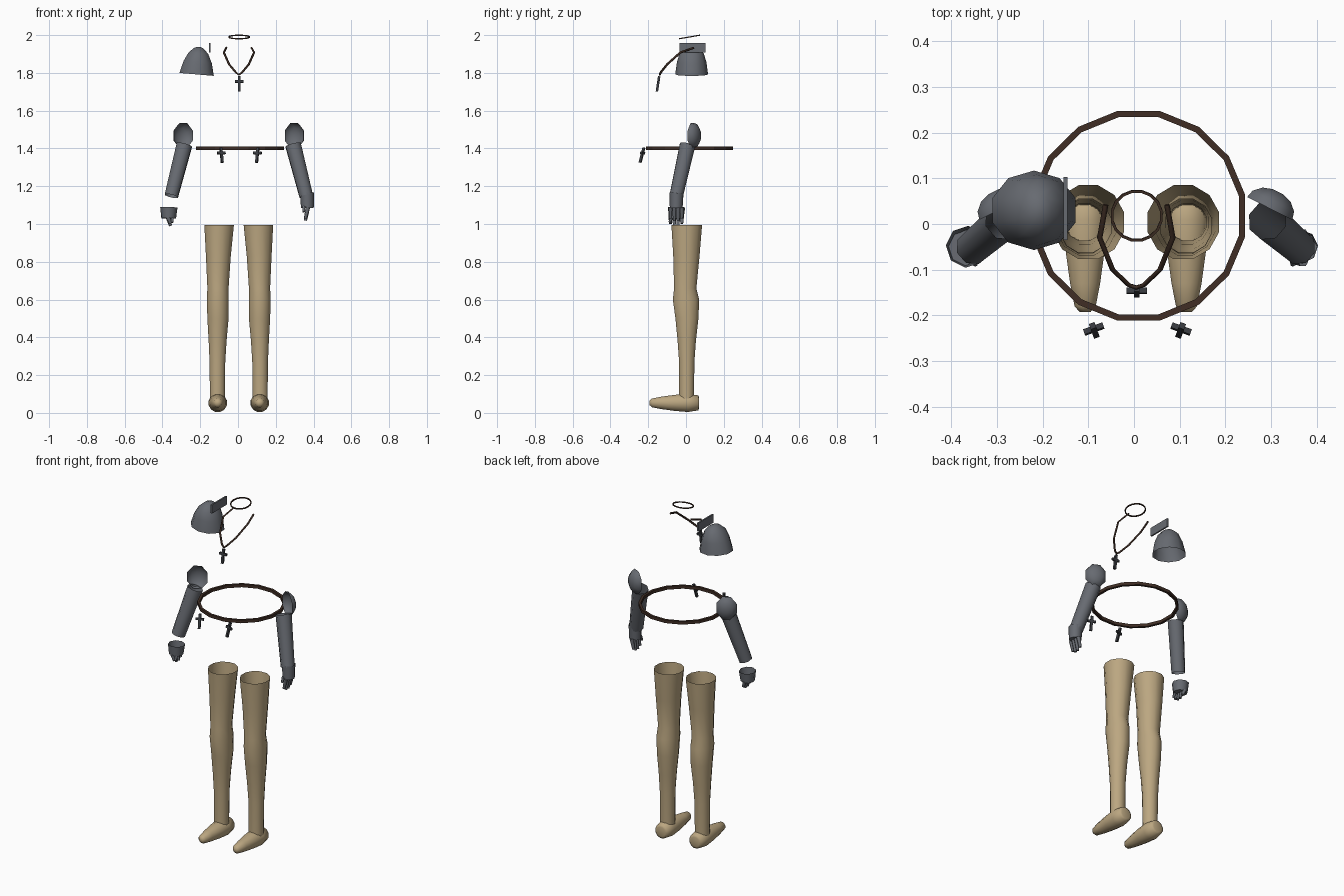
import bpy, bmesh, math
from mathutils import Vector, Matrix

if "Cube" in bpy.data.objects:
    bpy.data.objects.remove(bpy.data.objects["Cube"])

CX = 0.004  # symmetry plane of the figure


def material(name, rgb):
    m = bpy.data.materials.new(name)
    m.diffuse_color = (*rgb, 1)
    m.use_nodes = True
    m.node_tree.nodes["Principled BSDF"].inputs["Base Color"].default_value = m.diffuse_color
    return m


TAN = material("tan_cloth", (0.50, 0.385, 0.22))
GRAY = material("steel_gray", (0.135, 0.145, 0.165))
BROWN = material("dark_leather", (0.05, 0.027, 0.018))
DARK = material("dark_iron", (0.04, 0.043, 0.05))


def finish(name, bm, mat, angle):
    bmesh.ops.recalc_face_normals(bm, faces=bm.faces)
    me = bpy.data.meshes.new(name)
    bm.to_mesh(me)
    bm.free()
    me.materials.append(mat)
    ob = bpy.data.objects.new(name, me)
    bpy.context.collection.objects.link(ob)
    if angle:
        bpy.ops.object.select_all(action='DESELECT')
        ob.select_set(True)
        bpy.context.view_layer.objects.active = ob
        bpy.ops.object.shade_smooth_by_angle(angle=math.radians(angle))
    return ob


def loft(name, rings, mat, n=8, frame=Matrix(), start=False, end=False, wrap=False, angle=60):
    """Skin elliptical rings (x, y, z, rx, ry)."""
    bm = bmesh.new()
    loops = []
    for x, y, z, rx, ry in rings:
        loop = []
        for i in range(n):
            a = 2 * math.pi * (i + 0.5) / n
            loop.append(bm.verts.new(frame @ Vector((x + rx * math.cos(a), y + ry * math.sin(a), z))))
        loops.append(loop)
    pairs = list(zip(loops, loops[1:]))
    if wrap:
        pairs.append((loops[-1], loops[0]))
    for a, b in pairs:
        for i in range(n):
            j = (i + 1) % n
            bm.faces.new((a[i], a[j], b[j], b[i]))
    if start:
        bm.faces.new(loops[0][::-1])
    if end:
        bm.faces.new(loops[-1])
    return finish(name, bm, mat, angle)


def along(start, direction):
    q = Vector(direction).to_track_quat('Z', 'Y')
    return Matrix.Translation(start) @ q.to_matrix().to_4x4()


def tube(name, p, q, r0, r1, mat, n=8, end=False, start=False):
    d = Vector(q) - Vector(p)
    return loft(name, [(0, 0, 0, r0, r0), (0, 0, d.length, r1, r1)], mat, n,
                along(p, d), start=start, end=end)


def boxes(name, parts, mat, frame=Matrix()):
    bm = bmesh.new()
    for c, s in parts:
        bmesh.ops.create_cube(bm, size=1, matrix=frame @ Matrix.Translation(c) @ Matrix.Diagonal((*s, 1)))
    return finish(name, bm, mat, 0)


def band(name, centre, rx, ry, w, h, n, tilt, angle):
    frame = Matrix.Translation(centre) @ Matrix.Rotation(tilt, 4, 'X')
    rings = [(0, 0, -h, rx, ry), (0, 0, h, rx, ry), (0, 0, h, rx - w, ry - w), (0, 0, -h, rx - w, ry - w)]
    loft(name, rings, BROWN, n, frame, wrap=True, angle=angle)


def cross(name, centre, turn, tilt):
    frame = Matrix.Translation(centre) @ Matrix.Rotation(turn, 4, 'Z') @ Matrix.Rotation(tilt, 4, 'X')
    boxes(name, [((0, 0, 0), (0.013, 0.013, 0.082)), ((0, 0, 0.012), (0.045, 0.012, 0.013))], DARK, frame)


for side, s in (("left", -1), ("right", 1)):
    # Hollow leg with knee and calf
    leg = [(0.104, 0.004, 0.995, 0.081, 0.084), (0.108, 0.002, 0.83, 0.068, 0.072),
           (0.110, -0.004, 0.66, 0.058, 0.061), (0.111, 0.0, 0.60, 0.060, 0.072),
           (0.110, 0.005, 0.50, 0.058, 0.063), (0.112, 0.004, 0.38, 0.049, 0.050),
           (0.113, 0.004, 0.27, 0.043, 0.042), (0.113, 0.003, 0.07, 0.041, 0.040)]
    loft(side + "_leg", [(CX + s * x, y, z, a, b) for x, y, z, a, b in leg], TAN, 12)

    # Tapered foot running from heel to toe
    foot = [(-0.07, 0.028), (-0.065, 0.041), (-0.01, 0.05), (0.06, 0.044),
            (0.13, 0.034), (0.18, 0.024), (0.193, 0.012)]
    loft(side + "_foot", [(0, 0, t, r, r) for t, r in foot], TAN, 12,
         along((CX + s * 0.111, 0, 0.053), (0, -1, 0)), start=True, end=True)

    # Domed shoulder guard
    dome = [(0, 0, 0, 0.060, 0.071), (0, 0, 0.018, 0.055, 0.065),
            (0, 0, 0.034, 0.037, 0.043), (0, 0, 0.041, 0.014, 0.016)]
    loft(side + "_shoulder_guard", dome, GRAY, 8,
         along((CX + s * 0.293, 0.034, 1.468), (s * 0.45, 0.89, 0)), end=True)

    # Arm sleeve
    tube(side + "_arm", (CX + s * 0.288, 0.008, 1.418), (CX + s * 0.357, -0.052, 1.148),
         0.044, 0.038, GRAY)

# Gloves: flared cuff, four fingers and a thumb
for side, s, x, top, mid, tip, r0, r1 in (("right", 1, 0.366, 1.165, 1.085, 1.018, 0.037, 0.034),
                                         ("left", -1, 0.366, 1.088, 1.030, 0.990, 0.046, 0.039)):
    tube(side + "_cuff", (s * x, -0.05, top), (s * (x + 0.001), -0.052, mid), r0, r1, GRAY, end=True)
    for k in range(4):
        y = -0.082 + k * 0.02
        lift = 0.012 if k in (0, 3) else 0
        tube(f"{side}_finger_{k + 1}", (s * (x + 0.004), y, mid + 0.004),
             (s * (x - 0.009), y, tip + lift), 0.012, 0.008, GRAY, 6, end=True, start=True)
    tube(side + "_thumb", (s * (x - 0.018), -0.072, mid + 0.01),
         (s * (x - 0.018), -0.088, mid - 0.022), 0.009, 0.006, GRAY, 6, end=True, start=True)

# Open helmet, leaning slightly
helmet = [(0, 0, 0, 0.096, 0.087), (0, 0, 0.065, 0.079, 0.078), (0, 0, 0.112, 0.055, 0.064),
          (0, 0, 0.138, 0.028, 0.034), (0, 0, 0.146, 0.010, 0.012)]
loft("helmet", helmet, GRAY, 10,
     Matrix.Translation((-0.219, 0.03, 1.792)) @ Matrix.Rotation(0.085, 4, 'Y'), end=True)
boxes("helmet_side_plate", [((-0.150, 0.034, 1.934), (0.009, 0.138, 0.05))], GRAY)

# Tilted head ring and belt
band("head_ring", (0.006, 0.018, 1.99), 0.058, 0.058, 0.006, 0.003, 16, 0.17, 0)
band("belt", (0.01, 0.018, 1.402), 0.238, 0.234, 0.014, 0.009, 16, 0, 0)

# Necklace cord
half = [(0.067, 0.042, 1.933), (0.080, -0.03, 1.908), (0.052, -0.10, 1.845), (0.016, -0.134, 1.802)]
path = [(0.005 - x, y, z) for x, y, z in half] + [(0.005, -0.139, 1.79)] \
    + [(0.005 + x, y, z) for x, y, z in reversed(half)]
cu = bpy.data.curves.new("necklace_cord", 'CURVE')
cu.dimensions = '3D'
cu.bevel_depth = 0.006
cu.bevel_resolution = 0
cu.use_fill_caps = True
sp = cu.splines.new('POLY')
sp.points.add(len(path) - 1)
for p, co in zip(sp.points, path):
    p.co = (*co, 1)
cu.materials.append(BROWN)
bpy.context.collection.objects.link(bpy.data.objects.new("necklace_cord", cu))

# Hanging crosses
cross("necklace_cross", (0.006, -0.148, 1.742), 0, -0.15)
cross("left_belt_cross", (-0.087, -0.233, 1.365), 0.35, -0.27)
cross("right_belt_cross", (0.102, -0.233, 1.365), -0.35, -0.27)
